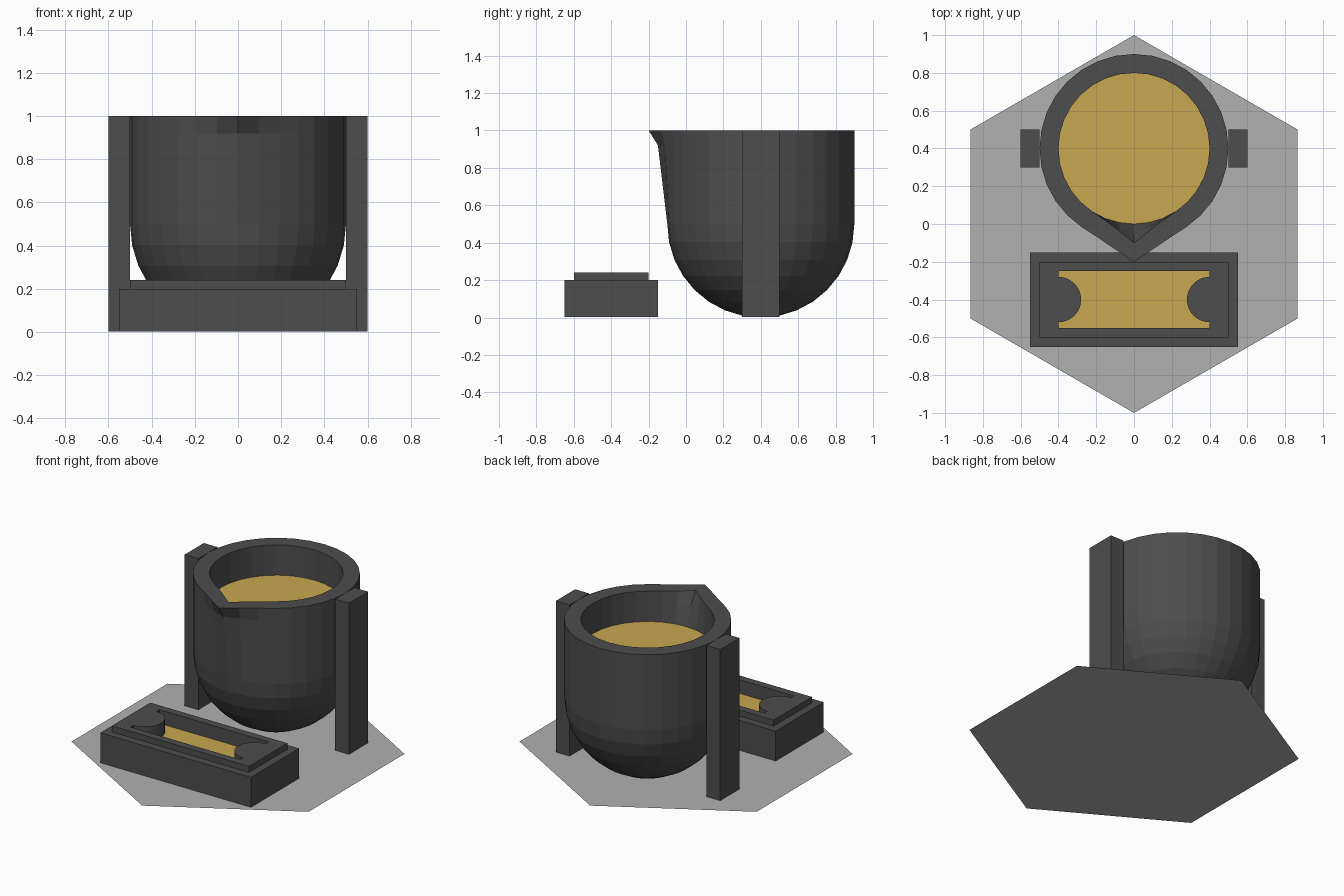
import bpy, bmesh, math

if "Cube" in bpy.data.objects:
    bpy.data.objects.remove(bpy.data.objects["Cube"])

SEG = 32


def material(name, rgb):
    m = bpy.data.materials.new(name)
    m.diffuse_color = (*rgb, 1)
    m.use_nodes = True
    m.node_tree.nodes["Principled BSDF"].inputs["Base Color"].default_value = m.diffuse_color
    return m


iron = material("dark iron", (0.075, 0.075, 0.075))
gold = material("molten gold", (0.58, 0.39, 0.08))
stone = material("grey floor", (0.44, 0.44, 0.44))


def make_object(name, bm, mat):
    bmesh.ops.recalc_face_normals(bm, faces=bm.faces[:])
    mesh = bpy.data.meshes.new(name)
    bm.to_mesh(mesh)
    bm.free()
    mesh.materials.append(mat)
    obj = bpy.data.objects.new(name, mesh)
    bpy.context.collection.objects.link(obj)
    return obj


def plate(name, outline, z, mat):
    # single upward-facing polygon from a counter-clockwise outline
    bm = bmesh.new()
    f = bm.faces.new([bm.verts.new((x, y, z)) for x, y in outline])
    f.normal_update()
    mesh = bpy.data.meshes.new(name)
    bm.to_mesh(mesh)
    bm.free()
    mesh.materials.append(mat)
    obj = bpy.data.objects.new(name, mesh)
    bpy.context.collection.objects.link(obj)
    return obj


def loft(name, sections, mat):
    # closed solid through stacked outlines of equal length: (outline, z)
    bm = bmesh.new()
    rings = [[bm.verts.new((x, y, z)) for x, y in pts] for pts, z in sections]
    n = len(rings[0])
    for a, b in zip(rings, rings[1:]):
        for i in range(n):
            j = (i + 1) % n
            bm.faces.new((a[i], a[j], b[j], b[i]))
    bm.faces.new(rings[0][::-1])
    bm.faces.new(rings[-1])
    return make_object(name, bm, mat)


def rect(cx, cy, hx, hy):
    return [(cx - hx, cy - hy), (cx + hx, cy - hy),
            (cx + hx, cy + hy), (cx - hx, cy + hy)]


# hexagonal floor
plate("floor", [(math.cos(math.radians(30 + 60 * i)),
                 math.sin(math.radians(30 + 60 * i))) for i in range(6)], 0, stone)

# crucible: rounded bottom, straight wall, pouring spout pulled toward the front
PULL = {0: 1.0, 1: 0.45, 2: 0.1}
POT_Y = 0.4


def pot_ring(r, pull=0.0):
    pts = []
    for i in range(SEG):
        a = 2 * math.pi * i / SEG - math.pi / 2
        w = PULL.get(min(i, SEG - i), 0) * pull
        pts.append((r * math.cos(a), POT_Y + r * math.sin(a) - w))
    return pts


sections = []
for k in range(8):
    t = math.pi / 2 * (k + 0.04 * (k == 0)) / 8
    if k:
        sections.append((pot_ring(0.5 * math.sin(t)), 0.5 - 0.5 * math.cos(t)))
    else:
        sections.append((pot_ring(0.01), 0.002))
sections += [(pot_ring(0.5), 0.5),
             (pot_ring(0.5, 0.05), 0.92),
             (pot_ring(0.5, 0.1), 1.0),
             (pot_ring(0.4, 0.1), 1.0),
             (pot_ring(0.4, 0.05), 0.92),
             (pot_ring(0.4), 0.797)]
loft("crucible", sections, iron)
plate("crucible_metal", pot_ring(0.4), 0.8, gold)

# two support posts
for side, label in ((-1, "left"), (1, "right")):
    outline = rect(side * 0.55, POT_Y, 0.05, 0.1)
    loft(label + "_post", [(outline, 0.002), (outline, 1.0)], iron)

# stepped casting mould
MOULD_Y = -0.4
mould = loft("mould", [(rect(0, MOULD_Y, 0.55, 0.25), 0.002),
                       (rect(0, MOULD_Y, 0.55, 0.25), 0.2),
                       (rect(0, MOULD_Y, 0.5, 0.2), 0.2),
                       (rect(0, MOULD_Y, 0.5, 0.2), 0.24)], iron)

# ingot-shaped cavity with a half-round bite at each end
half = [(0.4, -0.15)]
for i in range(17):
    a = math.radians(270 - 180 * i / 16)
    half.append((0.4 + 0.12 * math.cos(a), 0.12 * math.sin(a)))
half.append((0.4, 0.15))
cavity = [(x, y + MOULD_Y) for x, y in half]
cavity += [(-x, -y + MOULD_Y) for x, y in half]
cutter = loft("cavity_cutter", [(cavity, 0.148), (cavity, 0.4)], iron)
cutter.hide_render = True
cutter.hide_viewport = True
cut = mould.modifiers.new("cavity", "BOOLEAN")
cut.operation = "DIFFERENCE"
cut.solver = "EXACT"
cut.object = cutter
plate("mould_metal", cavity, 0.15, gold)
